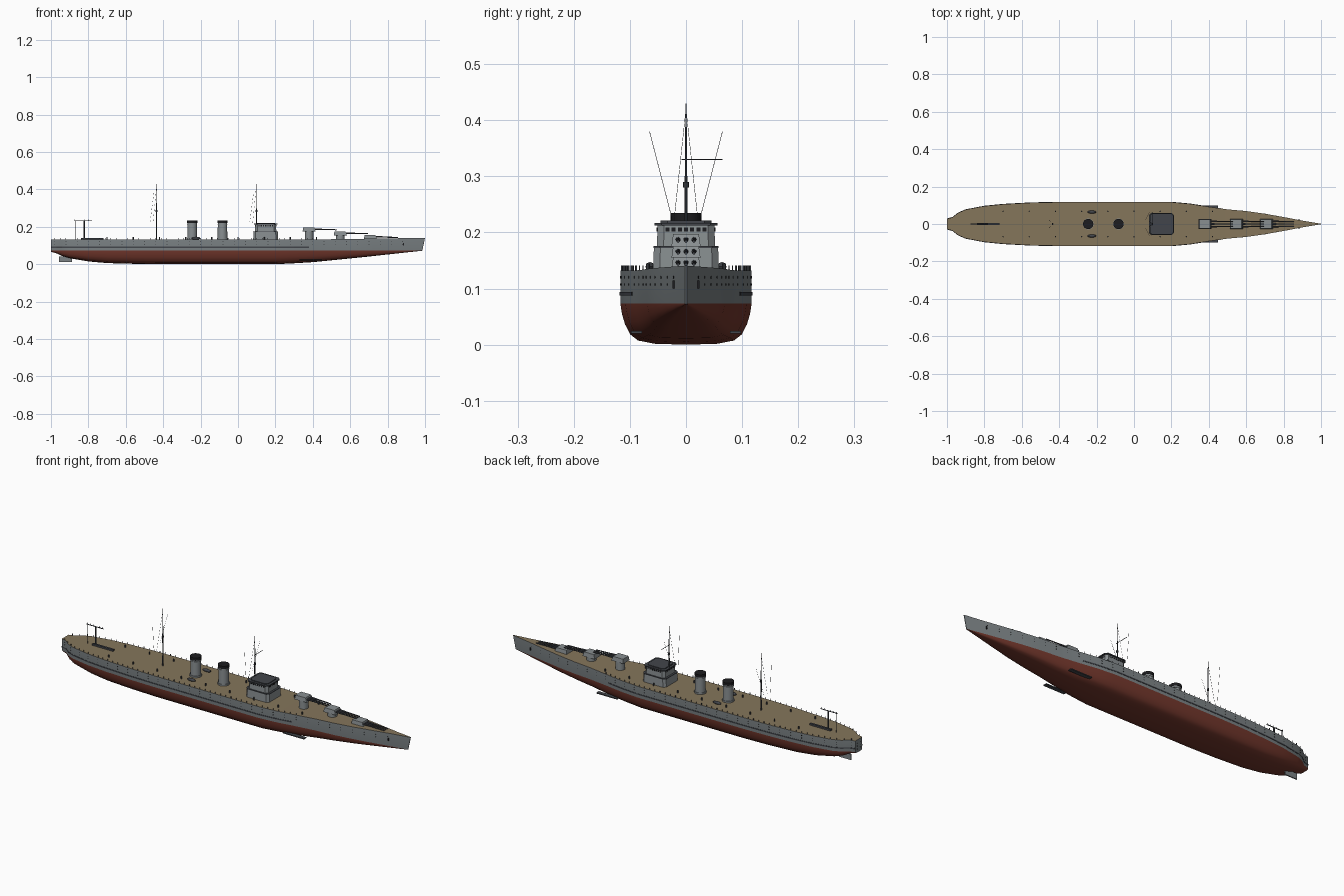
import bpy, bmesh, math
from mathutils import Vector, Matrix

if "Cube" in bpy.data.objects:
    bpy.data.objects.remove(bpy.data.objects["Cube"])


def material(name, r, g, b):
    m = bpy.data.materials.new(name)
    m.diffuse_color = (r, g, b, 1)
    m.use_nodes = True
    m.node_tree.nodes["Principled BSDF"].inputs["Base Color"].default_value = m.diffuse_color
    return m


GREY = material("hull grey", 0.20, 0.225, 0.235)
LIGHT = material("superstructure grey", 0.25, 0.275, 0.285)
RED = material("bottom red", 0.17, 0.038, 0.025)
DECK = material("deck tan", 0.235, 0.18, 0.105)
DARK = material("dark grey", 0.055, 0.06, 0.07)
BLACK = material("soot black", 0.012, 0.012, 0.014)

DECK_Z, WATER_Z = 0.132, 0.073


def finish(name, bm, *mats, smooth=True):
    bmesh.ops.recalc_face_normals(bm, faces=bm.faces)
    mesh = bpy.data.meshes.new(name)
    bm.to_mesh(mesh)
    bm.free()
    ob = bpy.data.objects.new(name, mesh)
    bpy.context.collection.objects.link(ob)
    for m in mats:
        mesh.materials.append(m)
    if smooth:
        bpy.ops.object.select_all(action='DESELECT')
        ob.select_set(True)
        bpy.context.view_layer.objects.active = ob
        bpy.ops.object.shade_smooth_by_angle(angle=math.radians(32))
    return ob


def box(bm, x, y, z, sx, sy, sz):
    mat = Matrix.Translation((x, y, z)) @ Matrix.Diagonal((sx, sy, sz, 1))
    return bmesh.ops.create_cube(bm, size=1, matrix=mat)["verts"]


def rod(bm, a, b, r, r2=None, n=8):
    a, b = Vector(a), Vector(b)
    d = b - a
    mat = Matrix.Translation((a + b) / 2) @ d.to_track_quat('Z', 'Y').to_matrix().to_4x4()
    bmesh.ops.create_cone(bm, cap_ends=True, segments=n, radius1=r,
                          radius2=r if r2 is None else r2, depth=d.length, matrix=mat)


def loft(bm, rings):
    rows = [[bm.verts.new(p) for p in ring] for ring in rings]
    for r0, r1 in zip(rows, rows[1:]):
        for i in range(len(r0)):
            j = (i + 1) % len(r0)
            bm.faces.new((r0[i], r0[j], r1[j], r1[i]))
    bm.faces.new(rows[0])
    bm.faces.new(rows[-1])


# Hull stations: x, half width, keel height
STATIONS = [(-1, .028, .066), (-.97, .036, .058), (-.94, .06, .044), (-.9, .077, .032),
            (-.8, .096, .015), (-.7, .106, .006), (-.55, .114, .002), (-.4, .117, 0),
            (.2, .117, 0), (.3, .108, .005), (.4, .092, .011), (.5, .078, .021), (.6, .069, .031),
            (.7, .055, .041), (.8, .037, .052), (.9, .018, .063), (.985, .0015, .072)]


def half_width(x):
    for (x0, w0, _), (x1, w1, _) in zip(STATIONS, STATIONS[1:]):
        if x0 <= x <= x1:
            return w0 + (w1 - w0) * (x - x0) / (x1 - x0)
    return 0.0015


bm = bmesh.new()
CURVE = [(1, 1), (.975, .75), (.93, .5), (.85, .25), (.73, .1), (.47, .02), (0, 0)]
rings = []
for x, w, keel in STATIONS:
    sheer = DECK_Z + .009 * max(0, (x - .4) / .6)
    rake = .015 if x > .95 else 0
    side = [(x + rake, w, sheer)] + [(x, w * f, keel + (WATER_Z - keel) * g) for f, g in CURVE]
    rings.append(side + [(px, -py, pz) for px, py, pz in side[-2::-1]])
loft(bm, rings)
bm.normal_update()
for f in bm.faces:
    c = f.calc_center_median()
    if c.z > .125 and abs(f.normal.z) > .9:
        f.material_index = 2
    elif c.z < WATER_Z and abs(f.normal.x) < .95:
        f.material_index = 1
finish("hull", bm, GREY, RED, DECK)

# Dark armour belt line along each side
bm = bmesh.new()
xs = [s[0] for s in STATIONS if s[0] < .35] + [.38]
for s in (-1, 1):
    loft(bm, [[(x, s * (half_width(x) + o), z) for o, z in
               ((-.002, .088), (.0015, .088), (.0015, .094), (-.002, .094))] for x in xs])
finish("belt_line", bm, DARK, smooth=False)

# Railing posts, portholes and deck vents
rails, ports, vents = bmesh.new(), bmesh.new(), bmesh.new()
for s in (-1, 1):
    for i in range(64):
        x = -.98 + i * .03
        w = half_width(x)
        if x < .4:
            box(rails, x, s * (w - .002), DECK_Z + .004, .002, .002, .01)
        if i % 2 == 0:
            for z in (.107, .12):
                rod(ports, (x, s * (w - .002), z), (x, s * (w + .001), z), .002)
    for i in range(9):
        rod(vents, (-.7 + i * .14, s * .068, DECK_Z - .002), (-.7 + i * .14, s * .068, DECK_Z + .013), .0035)
for z in (.085, .1, .115):
    for y in (-.012, .012):
        rod(ports, (-1.001, y, z), (-.998, y, z), .002)
finish("railing_posts", rails, DARK, smooth=False)
finish("portholes", ports, BLACK)
finish("deck_vents", vents, DARK)

# Anchors, bilge fins and rudder
bm = bmesh.new()
for s in (-1, 1):
    box(bm, .885, s * (half_width(.885) + .001), .107, .006, .004, .014)
finish("anchors", bm, BLACK, smooth=False)
bm = bmesh.new()
for s in (-1, 1):
    box(bm, .39, s * .088, .022, .12, .02, .005)
finish("bilge_fins", bm, DARK, smooth=False)
bm = bmesh.new()
box(bm, -.922, 0, .026, .068, .006, .03)
finish("rudder", bm, GREY, smooth=False)

# Superstructure tiers with cut corners
def tier(name, cx, hx, hy, z0, z1, mat, shrink=1.0, cut=.012):
    bm = bmesh.new()
    outline = [(hx, hy - cut), (hx - cut, hy), (cut - hx, hy), (-hx, hy - cut),
               (-hx, cut - hy), (cut - hx, -hy), (hx - cut, -hy), (hx, cut - hy)]
    loft(bm, [[(cx + x * k, y * k, z) for x, y in outline] for z, k in ((z0, 1), (z1, shrink))])
    return finish(name, bm, mat, smooth=False)


CX = .148
tier("bridge_base", CX, .067, .059, DECK_Z - .002, .172, LIGHT, .97)
tier("bridge_ledge", CX, .067, .058, .172, .176, DARK)
tier("bridge_tower", CX, .057, .052, .176, .212, LIGHT, .97)
tier("bridge_roof", CX, .062, .056, .212, .217, DARK)
tier("bridge_top", CX, .05, .045, .217, .221, DARK)

# Bridge windows
bm = bmesh.new()
for i in range(-3, 4):
    for s in (-1, 1):
        box(bm, CX + s * .0555, i * .011, .205, .003, .007, .007)
        box(bm, CX + i * .012, s * .0508, .205, .007, .003, .007)
finish("bridge_windows", bm, BLACK, smooth=False)

# Funnels
for i, x in enumerate((-.245, -.083)):
    body, cap = bmesh.new(), bmesh.new()
    rod(body, (x, 0, DECK_Z - .002), (x, 0, .222), .026, .025, 24)
    rod(body, (x, 0, DECK_Z - .002), (x, 0, .14), .029, .029, 24)
    rod(body, (x, 0, .212), (x, 0, .215), .027, .027, 24)
    rod(cap, (x, 0, .221), (x, 0, .235), .0275, .0275, 24)
    finish(f"funnel_{i + 1}", body, LIGHT)
    finish(f"funnel_cap_{i + 1}", cap, BLACK)

# Small boats beside the funnels
bm = bmesh.new()
for s in (-1, 1):
    bmesh.ops.create_uvsphere(bm, u_segments=12, v_segments=8, radius=1, matrix=Matrix.Translation(
        (-.225, s * .064, .139)) @ Matrix.Diagonal((.024, .008, .008, 1)))
finish("boats", bm, DARK)

# Three stepped triple gun turrets
for i, (x, top) in enumerate(((.38, .197), (.547, .176), (.708, .156))):
    base, house, guns = bmesh.new(), bmesh.new(), bmesh.new()
    rod(base, (x, 0, DECK_Z - .002), (x, 0, top - .02), .023, .023, 24)
    finish(f"barbette_{i + 1}", base, LIGHT)
    for v in box(house, x, 0, top - .011, .07, .052, .022):
        if v.co.z > top - .005:
            v.co.x = x + (.027 if v.co.x > x else -.031)
            v.co.y *= .88
    finish(f"turret_{i + 1}", house, LIGHT, smooth=False)
    for y in (-.014, 0, .014):
        rod(guns, (x + .03, y, top - .01), (x + .065, y, top - .0105), .0045, .004, 10)
        rod(guns, (x + .06, y, top - .0105), (x + .148, y, top - .013), .0034, .0026, 10)
    finish(f"gun_barrels_{i + 1}", guns, DARK)

# Masts, yard and rigging
for name, x in (("fore", .098), ("aft", -.435)):
    bm, wires = bmesh.new(), bmesh.new()
    rod(bm, (x, 0, DECK_Z - .002), (x, 0, .34), .0032, .002)
    rod(bm, (x, 0, .33), (x, 0, .43), .0018, .001)
    rod(bm, (x, 0, .28), (x, 0, .29), .005)
    finish(name + "_mast", bm, DARK)
    for s in (-1, 1):
        rod(wires, (x, 0, .42), (x - .02, s * .022, .215), .0005, n=4)
        rod(wires, (x - .015, s * .065, .38), (x - .035, s * .025, .225), .0005, n=4)
    finish(name + "_rigging", wires, DARK)
bm = bmesh.new()
rod(bm, (.098, -.008, .33), (.098, .065, .33), .0012)
finish("signal_yard", bm, DARK)

# Stern crane with its deck track
bm = bmesh.new()
box(bm, -.78, 0, DECK_Z + .004, .12, .011, .01)
rod(bm, (-.823, 0, DECK_Z), (-.823, 0, .232), .004)
rod(bm, (-.87, 0, DECK_Z), (-.87, 0, .235), .0015)
rod(bm, (-.875, 0, .232), (-.78, 0, .232), .0022)
for i in range(6):
    rod(bm, (-.873 + i * .018, 0, .232), (-.873 + i * .018, 0, .24), .001, n=6)
finish("stern_crane", bm, DARK)
